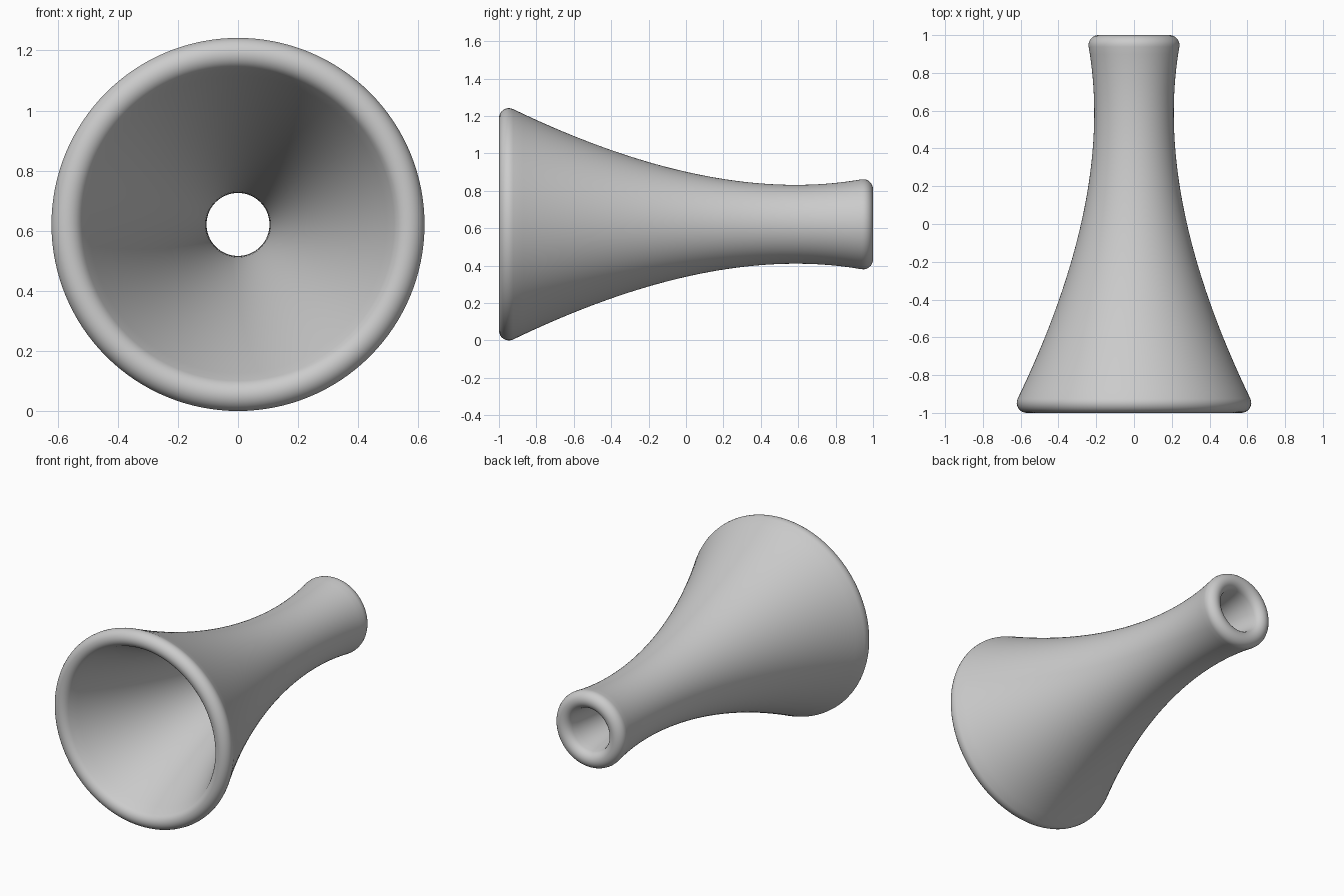
import bpy, bmesh
from math import pi, sin, cos, atan2
from mathutils import Vector, Matrix

cube = bpy.data.objects.get("Cube")
if cube:
    bpy.data.objects.remove(cube)

HALF_WALL = 0.053
AXIS_HEIGHT = 0.621
SEGMENTS = 128
CURVE_STEPS = 40
CAP_STEPS = 12

# Middle line of the wall: (y, radius) control points, wide mouth to narrow end
start, control, end = Vector((-0.947, 0.568)), Vector((0.135, 0.046)), Vector((0.947, 0.188))


def wall_point(t, side):
    """Point on the outer (+1) or inner (-1) face of the wall."""
    mid = start * (1 - t) ** 2 + control * 2 * t * (1 - t) + end * t * t
    tangent = ((control - start) * (1 - t) + (end - control) * t).normalized()
    return mid + Vector((-tangent.y, tangent.x)) * HALF_WALL * side


def rounded_lip(centre, first):
    """Half circle around a wall end, turning anticlockwise from the first point."""
    offset = first - centre
    angle = atan2(offset.y, offset.x)
    return [centre + Vector((cos(angle + pi * i / CAP_STEPS), sin(angle + pi * i / CAP_STEPS))) * HALF_WALL
            for i in range(1, CAP_STEPS)]


# Closed cross-section: inner face, narrow lip, outer face, mouth lip
steps = [i / CURVE_STEPS for i in range(CURVE_STEPS + 1)]
inner = [wall_point(t, -1) for t in steps]
outer = [wall_point(t, 1) for t in reversed(steps)]
profile = inner + rounded_lip(end, inner[-1]) + outer + rounded_lip(start, outer[-1])

# Revolve the section around the front-to-back axis
bm = bmesh.new()
verts = [bm.verts.new((0, p.x, p.y)) for p in profile]
edges = [bm.edges.new((verts[i - 1], verts[i])) for i in range(len(verts))]
bmesh.ops.spin(bm, geom=verts + edges, cent=(0, 0, 0), axis=(0, 1, 0),
               angle=2 * pi, steps=SEGMENTS, use_merge=True)
bmesh.ops.remove_doubles(bm, verts=bm.verts[:], dist=0.0001)
bmesh.ops.transform(bm, matrix=Matrix.Translation((0, 0, AXIS_HEIGHT)), verts=bm.verts[:])
bmesh.ops.recalc_face_normals(bm, faces=bm.faces[:])
for face in bm.faces:
    face.smooth = True
mesh = bpy.data.meshes.new("flared_horn")
bm.to_mesh(mesh)
bm.free()

# Plain grey material
grey = bpy.data.materials.new("light_grey")
grey.use_nodes = True
colour = (0.6, 0.6, 0.6, 1)
grey.diffuse_color = colour
grey.node_tree.nodes["Principled BSDF"].inputs["Base Color"].default_value = colour
mesh.materials.append(grey)

horn = bpy.data.objects.new("flared_horn", mesh)
bpy.context.collection.objects.link(horn)
